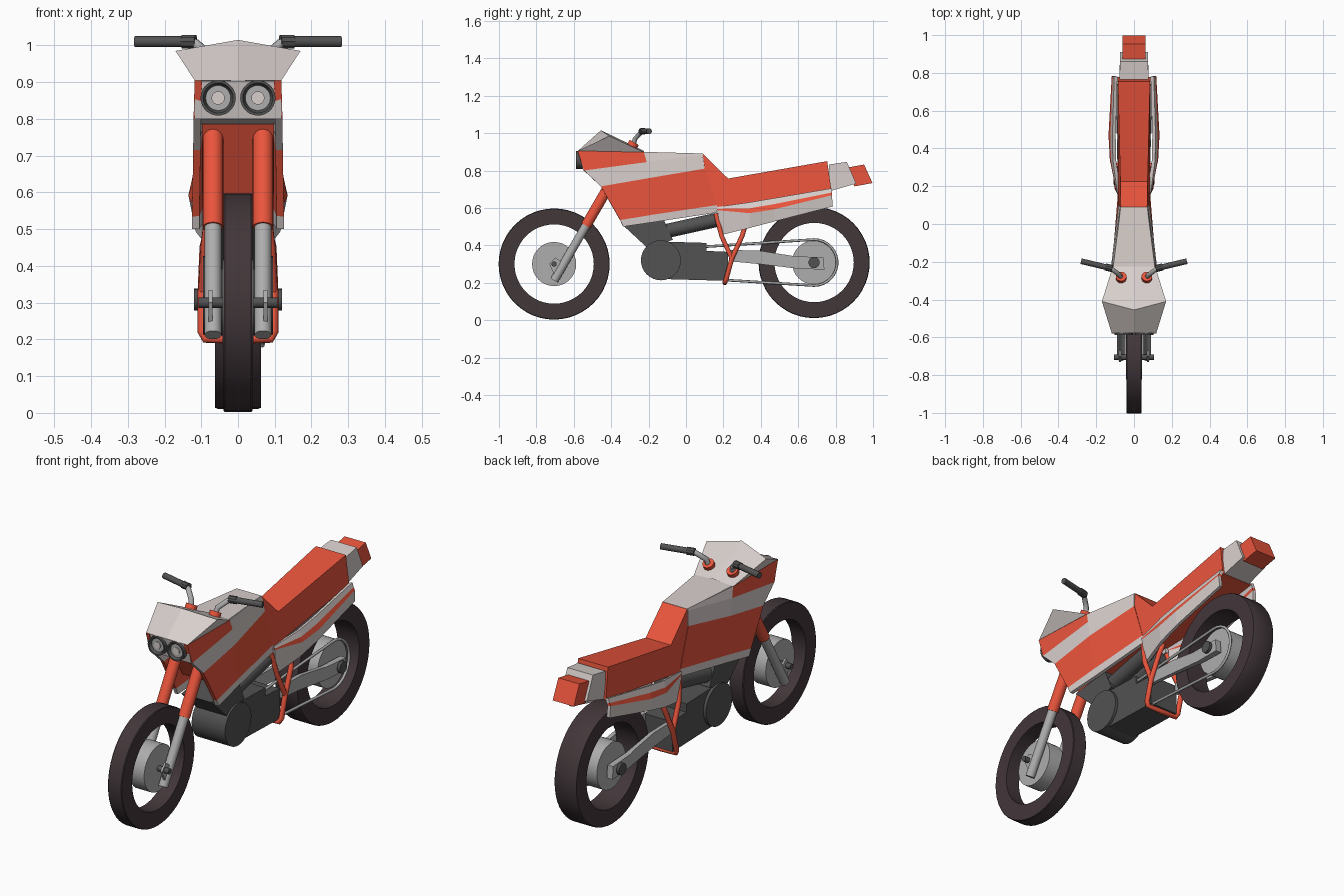
import bpy, bmesh, math
from mathutils import Vector


def mat(name, c):
    m = bpy.data.materials.new(name)
    m.diffuse_color = (*c, 1)
    return m


ORANGE = mat("orange", (0.82, 0.09, 0.045))
WHITE = mat("off_white", (0.68, 0.62, 0.60))
DARK = mat("dark_metal", (0.085, 0.085, 0.085))
RUBBER = mat("rubber", (0.055, 0.038, 0.042))
GREY = mat("light_metal", (0.42, 0.42, 0.42))


def mesh(name, verts, faces, mats, idx=None, mirror=False, thick=0, smooth=False):
    me = bpy.data.meshes.new(name)
    me.from_pydata(verts, [], faces)
    ob = bpy.data.objects.new(name, me)
    bpy.context.collection.objects.link(ob)
    for m in mats:
        me.materials.append(m)
    if idx:
        for p, i in zip(me.polygons, idx):
            p.material_index = i
    if not thick:
        bm = bmesh.new()
        bm.from_mesh(me)
        bmesh.ops.recalc_face_normals(bm, faces=bm.faces)
        bm.to_mesh(me)
        bm.free()
    else:
        s = ob.modifiers.new("thickness", 'SOLIDIFY')
        s.thickness, s.offset = thick, -1
    if mirror:
        ob.modifiers.new("mirror", 'MIRROR').use_mirror_merge = False
    if smooth:
        bpy.ops.object.select_all(action='DESELECT')
        ob.select_set(True)
        bpy.context.view_layer.objects.active = ob
        bpy.ops.object.shade_smooth_by_angle(angle=math.radians(35))
    return ob


def prism(name, pts, m, mirror=False, inner=None):
    """Side profile of (y, z, half width), spanning x; inner gives a mirrored pair."""
    n = len(pts)
    v = [(x, y, z) for y, z, x in pts]
    v += [(-x if inner is None else inner, y, z) for y, z, x in pts]
    f = [list(range(n)), list(range(2 * n - 1, n - 1, -1))]
    f += [(i, (i + 1) % n, n + (i + 1) % n, n + i) for i in range(n)]
    return mesh(name, v, f, [m], mirror=mirror)


def panel(name, rows, idx, mats, thick):
    """Mirrored side panel from rows of (y, z, x), with a colour per quad."""
    c = len(rows[0])
    v = [(x, y, z) for r in rows for y, z, x in r]
    f = [((r + 1) * c + k, (r + 1) * c + k + 1, r * c + k + 1, r * c + k)
         for r in range(len(rows) - 1) for k in range(c - 1)]
    return mesh(name, v, f, mats, idx, True, thick)


def lathe(name, prof, p, axis, m, n=32, mirror=False, closed=False):
    """Revolve (radius, distance) profile about axis at p."""
    q = Vector(axis).to_track_quat('Z', 'Y')
    k = len(prof)
    v = [Vector(p) + q @ Vector((r * math.cos(a), r * math.sin(a), h))
         for a in (2 * math.pi * i / n for i in range(n)) for r, h in prof]
    f = [(i * k + j, ((i + 1) % n) * k + j, ((i + 1) % n) * k + (j + 1) % k, i * k + (j + 1) % k)
         for i in range(n) for j in range(k if closed else k - 1)]
    if not closed:
        f += [[i * k for i in range(n)], [i * k + k - 1 for i in range(n)]]
    return mesh(name, v, f, [m], mirror=mirror, smooth=True)


def rod(name, a, b, r, m, n=20, mirror=False):
    d = Vector(b) - Vector(a)
    return lathe(name, [(r, 0), (r, d.length)], a, d, m, n, mirror)


def tube(name, pts, r, m, mirror=False):
    cu = bpy.data.curves.new(name, 'CURVE')
    cu.dimensions = '3D'
    cu.bevel_depth, cu.bevel_resolution, cu.use_fill_caps = r, 2, True
    s = cu.splines.new('POLY')
    s.points.add(len(pts) - 1)
    for q, p in zip(s.points, pts):
        q.co = (*p, 1)
    cu.materials.append(m)
    ob = bpy.data.objects.new(name, cu)
    bpy.context.collection.objects.link(ob)
    if mirror:
        ob.modifiers.new("mirror", 'MIRROR').use_mirror_merge = False


# Wheels: flat tyre ring and hub drum
for end, y, z, w, hw in (("front", -0.705, 0.30, 0.04, 0.042), ("rear", 0.685, 0.308, 0.062, 0.055)):
    R = 0.297
    lathe(end + "_tyre", [(0.212, -w), (R - 0.003, -w), (R, -w * 0.9), (R, w * 0.9), (R - 0.003, w), (0.212, w)],
          (0, y, z), (1, 0, 0), RUBBER, 48, closed=True)
    lathe(end + "_hub", [(0.118, -hw), (0.118, hw)], (0, y, z), (1, 0, 0), GREY, 32)
rod("front_axle", (-0.107, -0.705, 0.30), (0.107, -0.705, 0.30), 0.014, DARK)
rod("rear_axle", (-0.12, 0.685, 0.308), (0.12, 0.685, 0.308), 0.016, DARK)
rod("rear_axle_nut", (0.105, 0.685, 0.308), (0.12, 0.685, 0.308), 0.03, DARK, mirror=True)

# Front fork
rod("fork_upper", (0.068, -0.535, 0.505), (0.068, -0.277, 0.95), 0.028, ORANGE, 24, True)
rod("fork_lower", (0.068, -0.705, 0.212), (0.068, -0.535, 0.505), 0.023, GREY, 24, True)
prism("fork_lug", [(-0.73, 0.30, 0.08), (-0.70, 0.335, 0.08), (-0.665, 0.31, 0.08), (-0.70, 0.23, 0.08)],
      GREY, True, 0.07)

# Handlebars
tube("handlebar_stem", [(0.07, -0.28, 0.94), (0.075, -0.272, 0.97), (0.115, -0.24, 1.005), (0.14, -0.23, 1.01)],
     0.013, GREY, True)
rod("handle_grip", (0.14, -0.23, 1.01), (0.28, -0.197, 1.01), 0.015, DARK, mirror=True)
rod("handle_switch", (0.115, -0.236, 1.01), (0.152, -0.227, 1.01), 0.019, DARK, 10, True)

# Fairing side panels with colour bands
panel("fairing_side", [
    [(-0.58, 0.905, 0.118), (-0.225, 0.898, 0.11), (0.09, 0.89, 0.07)],
    [(-0.545, 0.80, 0.121), (-0.21, 0.845, 0.116), (0.09, 0.884, 0.074)],
    [(-0.455, 0.715, 0.122), (-0.195, 0.76, 0.118), (0.10, 0.81, 0.083)],
    [(-0.352, 0.535, 0.125), (-0.17, 0.565, 0.112), (0.165, 0.615, 0.085)],
    [(-0.335, 0.50, 0.125), (-0.165, 0.525, 0.108), (0.165, 0.575, 0.083)]],
    [0, 1, 1, 1, 0, 0, 1, 1], [ORANGE, WHITE], 0.02)

# Nose, windscreen and tank
prism("nose", [(-0.575, 0.903, 0.116), (-0.55, 0.80, 0.119), (-0.40, 0.785, 0.10), (-0.30, 0.895, 0.10)], WHITE)
mesh("windscreen", [(0, -0.455, 1.015), (0, -0.578, 0.905), (0, -0.225, 0.905),
                    (0.118, -0.578, 0.905), (0.17, -0.41, 0.985), (0.112, -0.225, 0.898)],
     [(1, 3, 4, 0), (0, 4, 5, 2), (3, 5, 4), (1, 2, 5, 3)], [WHITE], mirror=True)
prism("tank_top", [(-0.24, 0.90, 0.108), (0.09, 0.891, 0.07), (0.09, 0.87, 0.07), (-0.24, 0.87, 0.105)], WHITE)
prism("tank_core", [(-0.42, 0.785, 0.098), (-0.31, 0.595, 0.098), (0.16, 0.60, 0.07), (0.09, 0.875, 0.062),
                    (-0.28, 0.875, 0.095)], ORANGE)

# Twin headlights: ring with bowl and lamp
lathe_p = [(0.048, 0.06), (0.048, 0), (0.041, 0), (0.03, 0.025), (0.018, 0.026), (0.018, 0.018)]
for s in (-1, 1):
    p = (s * 0.054, -0.588, 0.857)
    lathe("headlight_ring", lathe_p[:3] + [(0.034, 0.016)], p, (0, 1, 0), DARK, 28)
    lathe("headlight_bowl", [(0.034, 0.02), (0.034, 0.013)], p, (0, 1, 0), GREY, 28)
    lathe("headlight_lamp", [(0.018, 0.02), (0.018, 0.008)], p, (0, 1, 0), WHITE, 20)

# Seat and tail
prism("seat", [(0.09, 0.89, 0.07), (0.225, 0.757, 0.072), (0.755, 0.85, 0.085), (0.778, 0.69, 0.088),
               (0.165, 0.60, 0.084), (0.10, 0.81, 0.08)], ORANGE)
prism("tail", [(0.765, 0.832, 0.078), (0.86, 0.846, 0.073), (0.91, 0.73, 0.073), (0.77, 0.69, 0.078)], WHITE)
prism("tail_light", [(0.865, 0.816, 0.06), (0.952, 0.832, 0.06), (0.997, 0.733, 0.06), (0.90, 0.715, 0.06)], ORANGE)

# Rear side panels with stripe
panel("rear_side_panel", [
    [(0.165, 0.605, 0.088), (0.34, 0.63, 0.112), (0.47, 0.652, 0.114), (0.78, 0.705, 0.105)],
    [(0.165, 0.595, 0.092), (0.34, 0.598, 0.122), (0.47, 0.620, 0.125), (0.78, 0.682, 0.112)],
    [(0.167, 0.588, 0.092), (0.34, 0.572, 0.128), (0.47, 0.592, 0.135), (0.78, 0.668, 0.118)],
    [(0.19, 0.455, 0.085), (0.34, 0.493, 0.115), (0.47, 0.527, 0.122), (0.785, 0.608, 0.115)]],
    [1, 1, 1, 0, 0, 0, 1, 1, 1], [ORANGE, WHITE], 0.018)

# Engine
rod("crankcase_drum", (-0.095, -0.134, 0.32), (0.095, -0.134, 0.32), 0.107, DARK, 32)
prism("engine_block", [(y, z, 0.08) for y, z in [
    (-0.13, 0.42), (0.11, 0.413), (0.11, 0.37), (0.225, 0.365), (0.225, 0.21), (-0.13, 0.22)]], DARK)
prism("cylinder_head", [(y, z, 0.085) for y, z in [
    (-0.34, 0.51), (-0.12, 0.54), (-0.07, 0.43), (-0.20, 0.38)]], DARK)
rod("intake", (0.045, -0.11, 0.475), (0.045, 0.16, 0.535), 0.038, DARK, 20, True)

# Orange frame struts and crossbar
tube("frame_front_strut", [(0.075, 0.16, 0.57), (0.09, 0.19, 0.45), (0.096, 0.245, 0.33)], 0.013, ORANGE, True)
tube("frame_rear_strut", [(0.08, 0.315, 0.50), (0.092, 0.30, 0.45), (0.097, 0.245, 0.33), (0.097, 0.215, 0.22),
                          (0.088, 0.208, 0.202), (0.0, 0.208, 0.20)], 0.013, ORANGE, True)

# Swingarm and chain on the right side
prism("swingarm", [(0.23, 0.375, 0.088), (0.39, 0.372, 0.088), (0.56, 0.345, 0.09), (0.58, 0.342, 0.095),
                   (0.735, 0.335, 0.1), (0.74, 0.27, 0.1), (0.60, 0.275, 0.095), (0.39, 0.30, 0.088),
                   (0.23, 0.315, 0.088)], GREY, True, 0.068)
arc = [(0.066, 0.685 + 0.123 * math.cos(a), 0.308 + 0.123 * math.sin(a))
       for a in (math.radians(90 - 12 * i) for i in range(16))]
tube("chain", [(0.066, 0.06, 0.39)] + arc + [(0.066, 0.2, 0.215)], 0.007, GREY)
